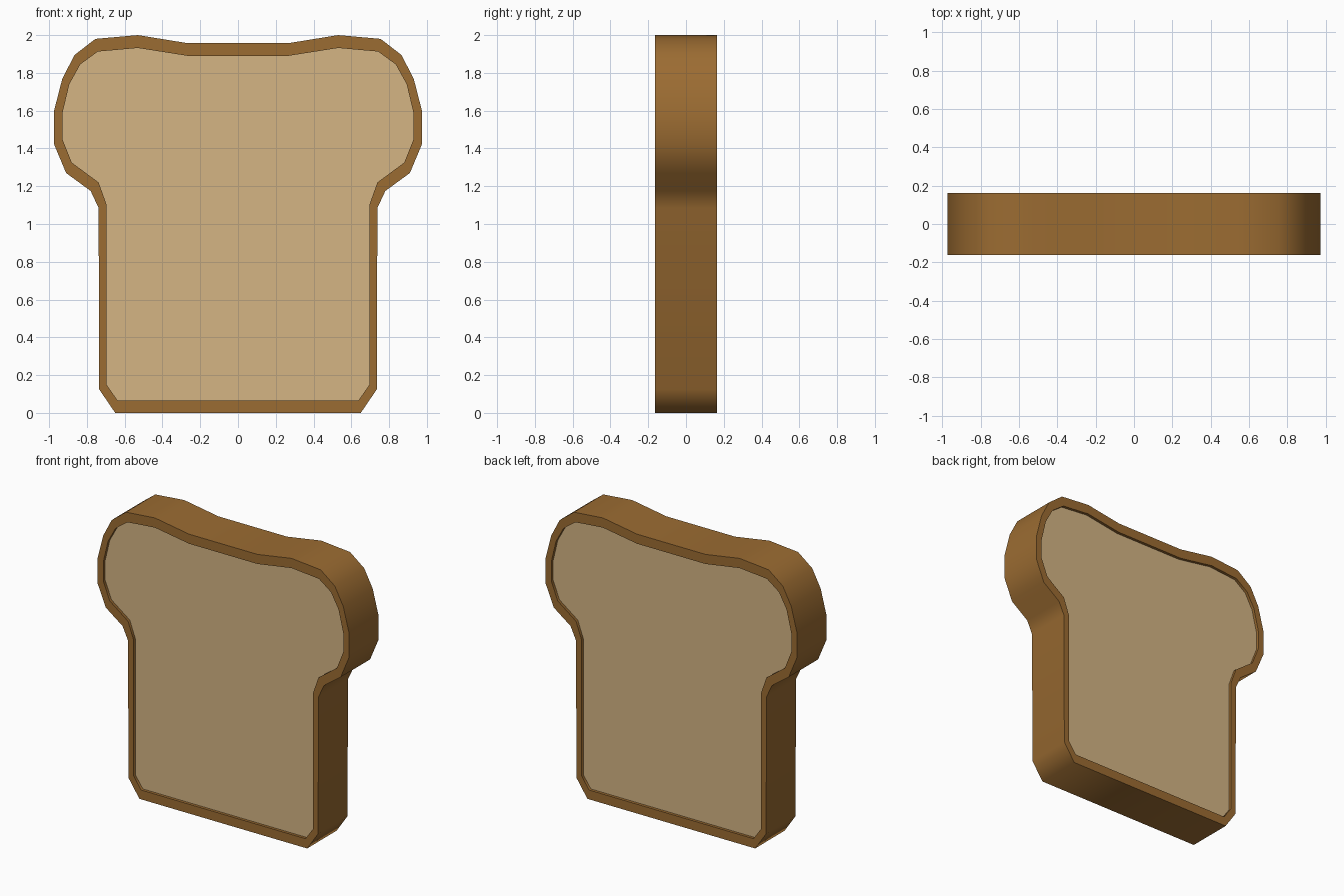
import bpy, bmesh, math

if "Cube" in bpy.data.objects:
    bpy.data.objects.remove(bpy.data.objects["Cube"])

# Right half of the slice outline (x, z), bottom to top
OUTER = [(0.65, 0), (0.735, 0.125), (0.738, 1.085), (0.78, 1.175), (0.91, 1.27),
         (0.975, 1.425), (0.975, 1.595), (0.93, 1.77), (0.865, 1.895),
         (0.755, 1.98), (0.53, 2.0), (0.265, 1.957)]
# Matching outline of the crumb inside the crust
INNER = [(0.637, 0.065), (0.695, 0.148), (0.695, 1.10), (0.738, 1.22), (0.88, 1.325),
         (0.93, 1.45), (0.93, 1.585), (0.893, 1.74), (0.835, 1.845),
         (0.742, 1.913), (0.53, 1.932), (0.265, 1.89)]
HALF = 0.163      # half thickness of the crust
RECESS = 0.02     # how far the crumb sits below the crust rim


def mirrored(half):
    return half + [(-x, z) for x, z in reversed(half)]


def material(name, color):
    mat = bpy.data.materials.new(name)
    mat.diffuse_color = (*color, 1)
    mat.use_nodes = True
    mat.node_tree.nodes["Principled BSDF"].inputs["Base Color"].default_value = mat.diffuse_color
    return mat


def make_object(name, bm, mat):
    bmesh.ops.recalc_face_normals(bm, faces=bm.faces)
    me = bpy.data.meshes.new(name)
    bm.to_mesh(me)
    bm.free()
    me.materials.append(mat)
    ob = bpy.data.objects.new(name, me)
    bpy.context.collection.objects.link(ob)
    return ob


def loop(bm, half, y):
    return [bm.verts.new((x, y, z)) for x, z in mirrored(half)]


def bridge(bm, a, b):
    n = len(a)
    for i in range(n):
        j = (i + 1) % n
        bm.faces.new((a[i], a[j], b[j], b[i]))


# Crust: closed band with flat rims on both sides
bm = bmesh.new()
rings = [loop(bm, OUTER, -HALF), loop(bm, OUTER, HALF),
         loop(bm, INNER, HALF), loop(bm, INNER, -HALF)]
for i in range(4):
    bridge(bm, rings[i], rings[(i + 1) % 4])
crust = make_object("crust", bm, material("crust_brown", (0.33, 0.15, 0.032)))
bpy.context.view_layer.objects.active = crust
crust.select_set(True)
bpy.ops.object.shade_smooth_by_angle(angle=math.radians(65))

# Crumb: flat slab recessed on both sides
bm = bmesh.new()
front = loop(bm, INNER, -HALF + RECESS)
back = loop(bm, INNER, HALF - RECESS)
bridge(bm, front, back)
bm.faces.new(front)
bm.faces.new(back)
make_object("crumb", bm, material("crumb_tan", (0.66, 0.46, 0.23)))
